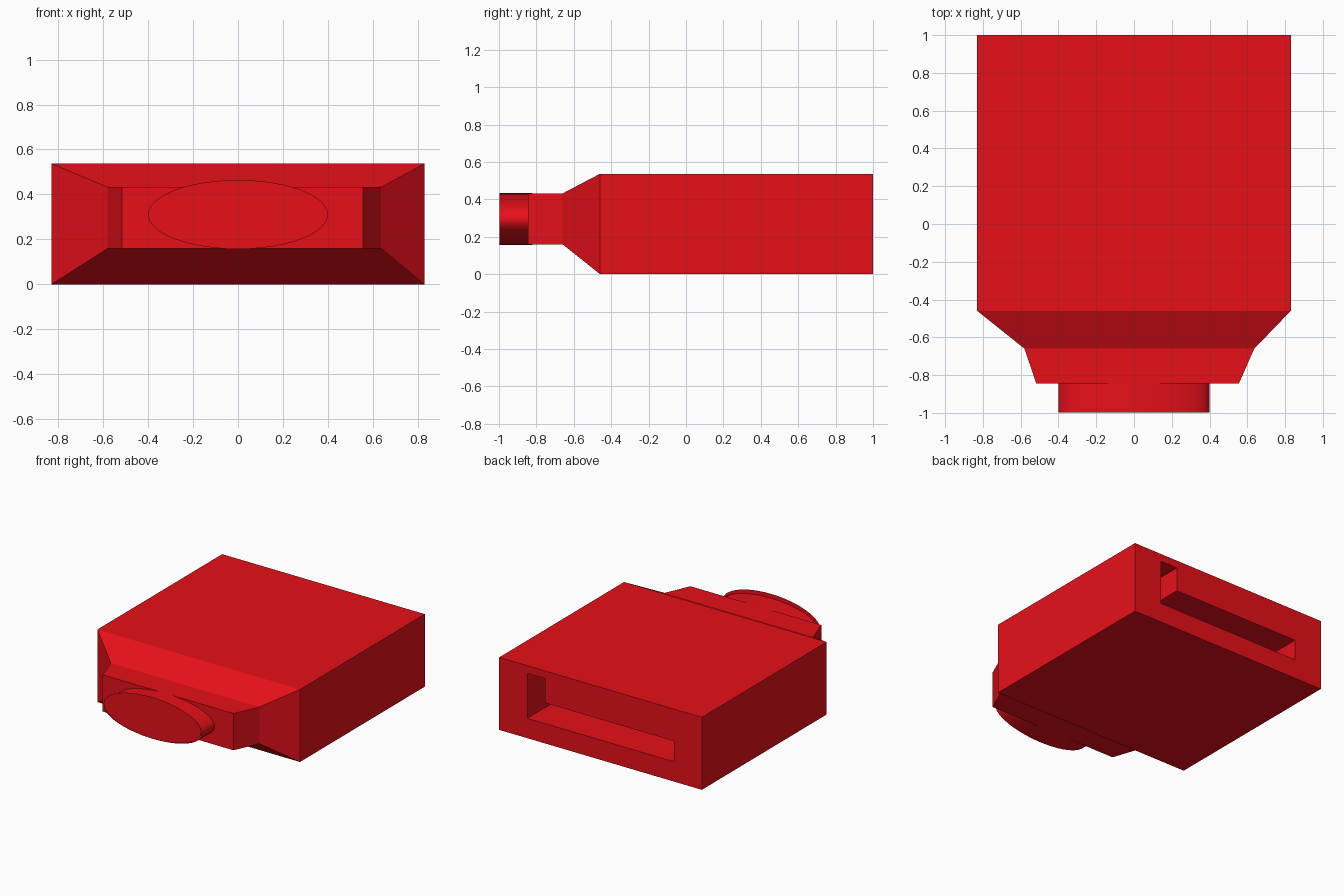
import bpy, bmesh, math

if "Cube" in bpy.data.objects:
    bpy.data.objects.remove(bpy.data.objects["Cube"])

red = bpy.data.materials.new("red_plastic")
red.diffuse_color = (0.8, 0.005, 0.01, 1)
red.use_nodes = True
red.node_tree.nodes["Principled BSDF"].inputs["Base Color"].default_value = red.diffuse_color


def loft(name, rings, cap_start=True, cap_end=True):
    """Skin a list of equal-length closed rings into one object."""
    bm = bmesh.new()
    loops = [[bm.verts.new(p) for p in ring] for ring in rings]
    n = len(loops[0])
    for a, b in zip(loops, loops[1:]):
        for i in range(n):
            j = (i + 1) % n
            bm.faces.new((a[i], a[j], b[j], b[i]))
    if cap_start:
        bm.faces.new(loops[0][::-1])
    if cap_end and len(loops) > 1:
        bm.faces.new(loops[-1])
    bmesh.ops.recalc_face_normals(bm, faces=bm.faces)
    mesh = bpy.data.meshes.new(name)
    bm.to_mesh(mesh)
    bm.free()
    obj = bpy.data.objects.new(name, mesh)
    bpy.context.collection.objects.link(obj)
    mesh.materials.append(red)
    return obj


def rect(y, x0, x1, z0, z1):
    return [(x0, y, z0), (x1, y, z0), (x1, y, z1), (x0, y, z1)]


def ellipse(y, rx, z0, z1, n=48):
    cz, rz = (z0 + z1) / 2, (z1 - z0) / 2
    return [(rx * math.cos(2 * math.pi * i / n), y,
             cz + rz * math.sin(2 * math.pi * i / n)) for i in range(n)]


# Housing: box tapering to a narrow neck at the front
housing = loft("housing", [
    rect(1.0, -0.83, 0.83, 0, 0.537),
    rect(-0.46, -0.83, 0.83, 0, 0.537),
    rect(-0.66, -0.58, 0.637, 0.16, 0.432),
    rect(-0.845, -0.517, 0.555, 0.16, 0.432),
])

# L-shaped socket cut into the back
profile = [(-0.6, 0.147), (0.6, 0.147), (0.6, 0.48),
           (0.455, 0.48), (0.455, 0.3), (-0.6, 0.3)]
cutter = loft("socket_cutter", [[(x, y, z) for x, z in profile] for y in (1.1, 0.3)])
cutter.hide_render = True
cutter.display_type = 'WIRE'
cut = housing.modifiers.new("socket", 'BOOLEAN')
cut.operation = 'DIFFERENCE'
cut.solver = 'EXACT'
cut.object = cutter

# Oval cable collar on the front
collar = loft("cable_collar", [ellipse(y, 0.4, 0.155, 0.433) for y in (-0.998, -0.82)],
              cap_start=False, cap_end=False)
bpy.context.view_layer.objects.active = collar
collar.select_set(True)
bpy.ops.object.shade_smooth_by_angle()

# Thin, slightly taller cover plate closing the collar
cover = loft("collar_cover", [ellipse(-1.0, 0.4, 0.157, 0.464)])
if cover.data.polygons[0].normal.y > 0:
    cover.data.flip_normals()
